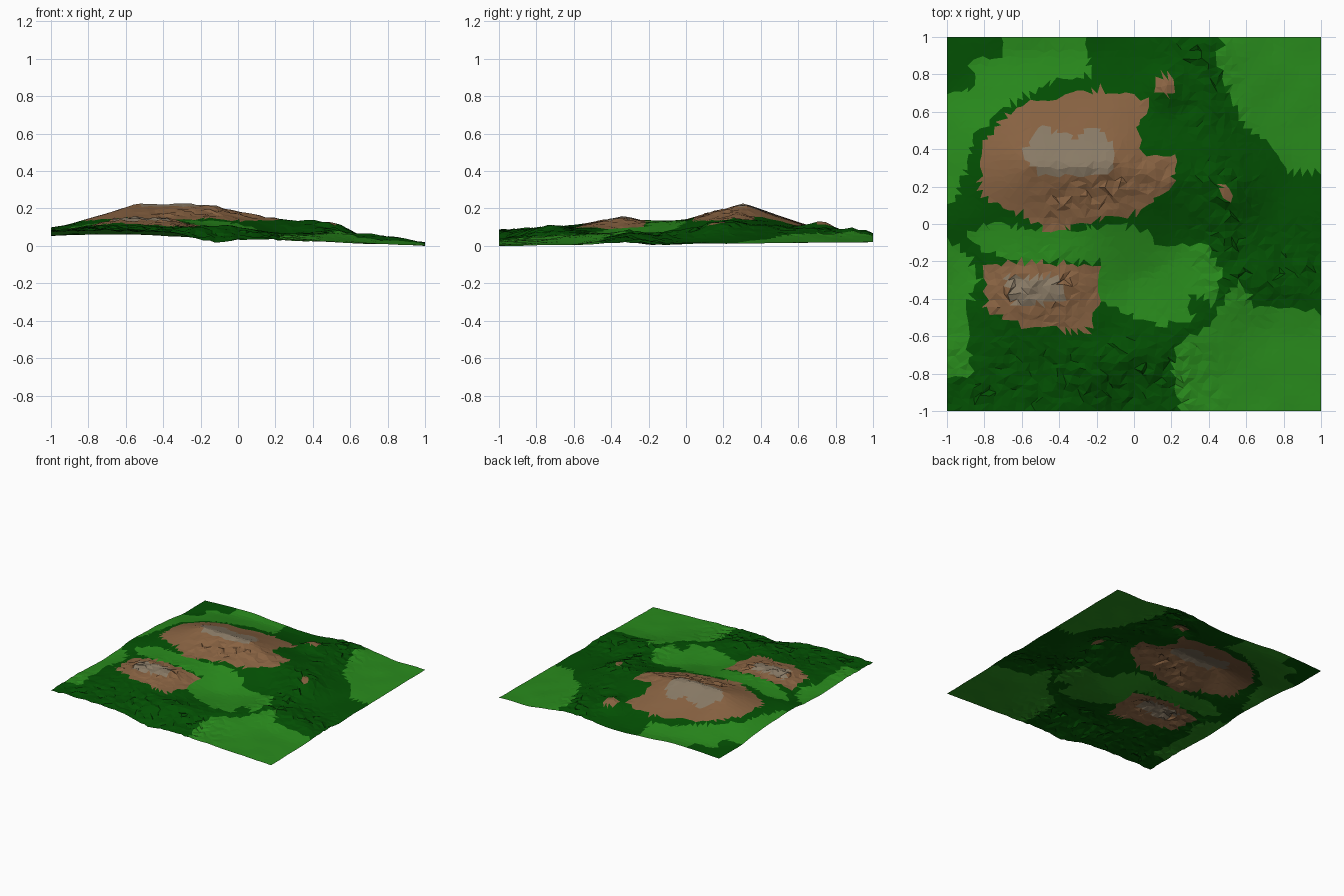
import bpy
import bmesh
import math
import random
from mathutils import Vector, noise

random.seed(4)
CELLS = 54

default_cube = bpy.data.objects.get("Cube")
if default_cube:
    bpy.data.objects.remove(default_cube, do_unlink=True)


def make_material(name, colour):
    material = bpy.data.materials.new(name)
    material.use_nodes = True
    rgba = (*colour, 1)
    material.diffuse_color = rgba
    shader = material.node_tree.nodes["Principled BSDF"]
    shader.inputs["Base Color"].default_value = rgba
    shader.inputs["Roughness"].default_value = 1
    return material


# Colours, from the forest floor up to bare rock
FOREST, MEADOW, EARTH, ROCK = range(4)
materials = [
    make_material("dark forest green", (.001, .08, .001)),
    make_material("meadow green", (.022, .26, .012)),
    make_material("brown earth", (.25, .125, .055)),
    make_material("grey rock", (.255, .2, .135)),
]

# Ridges and hollows: start, end, radius, height
broad_swell = ((-.15, -.05), (-.15, -.05), 1.1, .03)
main_mountain = ((-.54, .31), (-.14, .31), .62, .165)
small_mountain = ((-.6, -.34), (-.4, -.34), .38, .085)
landforms = [
    broad_swell, main_mountain, small_mountain,
    ((.2, .25), (.48, .2), .28, .03),        # eastern spur
    ((.35, .87), (.45, .3), .4, .065),       # back ridge
    ((.17, .73), (.17, .73), .16, .06),      # back knoll
    ((.5, .17), (.5, .17), .16, .025),       # east knoll
    ((.48, 0), (.52, -.3), .3, .04),         # east shoulder
    ((.72, -.3), (.85, -.35), .25, .035),    # east mound
    ((-.8, -.65), (-.1, -.72), .35, .03),    # front ridge
    ((-.1, -.72), (.4, -.5), .35, .03),      # front ridge end
    ((-1, -.02), (-1, -.02), .3, .02),       # west rim
    ((-.75, -1), (-.45, -1), .35, .015),     # front bank
    ((-.75, 1), (-.5, 1), .35, .022),        # back bank
    ((-.13, -1), (-.1, -1), .25, -.035),     # front hollow
]

# Places where the ground is broken up: start, end, radius
rough_ground = [
    ((-.85, -.85), (.2, -.8), .4),
    ((-.65, -.34), (-.4, -.34), .3),
    ((.33, .95), (.4, .6), .28),
    ((-.4, .1), (.1, .28), .2),
    ((.45, .2), (.55, -.3), .28),
    ((.6, -.25), (.95, -.2), .28),
]

# Outlines of the ground cover
back_meadow = [(-.7, 1.1), (-.27, 1.1), (-.23, .8), (-.45, .76), (-.72, .6), (-.85, .48),
               (-.9, .3), (-.96, .12), (-1.1, .1), (-1.1, .66), (-.84, .73), (-.88, .88), (-.7, .9)]
west_meadow = [(-1.1, -.02), (-.9, -.15), (-.83, -.3), (-.9, -.45), (-.87, -.8), (-1.1, -.85)]
valley_meadow = [(-.9, -.05), (-.75, 0), (-.4, -.04), (-.1, 0), (.1, -.05), (.12, -.12),
                 (.4, -.12), (.48, -.25), (.42, -.45), (.32, -.36), (.27, -.4), (.33, -.5),
                 (.15, -.55), (-.05, -.48), (-.18, -.4), (-.18, -.2), (-.6, -.2), (-.8, -.15)]
front_meadow = [(.55, -.3), (.65, -.44), (.85, -.45), (1.1, -.5), (1.1, -1.1), (.27, -1.1),
                (.2, -.75), (.25, -.62), (.4, -.55)]
east_meadow = [(.47, 1.1), (.45, .85), (.58, .55), (.75, .4), (.83, .28), (1.1, .27), (1.1, 1.1)]
main_earth = [(-.6, .64), (-.2, .72), (.1, .67), (.02, .5), (.05, .38), (.22, .37), (.2, .2),
              (0, .05), (-.2, .02), (-.45, -.05), (-.6, .05), (-.82, .15), (-.83, .38), (-.72, .55)]
small_earth = [(-.8, -.22), (-.55, -.2), (-.18, -.22), (-.19, -.42), (-.25, -.58),
               (-.6, -.54), (-.8, -.45)]
back_knoll = [(.1, .73), (.12, .79), (.21, .79), (.24, .73), (.19, .68), (.13, .69)]
east_knoll = [(.44, .17), (.48, .22), (.53, .18), (.51, .13)]
main_rock = [(-.6, .36), (-.5, .52), (-.3, .45), (-.22, .55), (-.1, .4), (-.12, .26), (-.5, .26)]
small_rock = [(-.7, -.28), (-.4, -.28), (-.36, -.42), (-.64, -.44)]
cover = [
    (MEADOW, [back_meadow, west_meadow, valley_meadow, front_meadow, east_meadow]),
    (EARTH, [main_earth, small_earth, back_knoll, east_knoll]),
    (ROCK, [main_rock, small_rock]),
]


def falloff(point, start, end, radius):
    """Pointed rise around a line, one on the line and zero at the radius."""
    a, b = Vector(start), Vector(end)
    along = b - a
    t = 0
    if along.length > 0:
        t = max(0, min(1, (point - a).dot(along) / along.length_squared))
    distance = (point - a - along * t).length / radius
    return max(0, 1 - distance) ** 1.3


def ground_height(point):
    u, v = (point.x + 1) / 2, (point.y + 1) / 2
    west = .08 - .03 * v
    east = .02 * v
    z = west + (east - west) * u
    z += sum(h * falloff(point, a, b, r) for a, b, r, h in landforms)
    rough = max(falloff(point, *patch) for patch in rough_ground)
    z += .004 * noise.noise(Vector((*point * 6, 0)))
    return z + rough * random.uniform(-.011, .011)


def inside(point, outline):
    """Even-odd test of a point against a closed outline."""
    hit = False
    for a, b in zip(outline, outline[1:] + outline[:1]):
        if (a[1] > point.y) != (b[1] > point.y):
            crossing = a[0] + (point.y - a[1]) * (b[0] - a[0]) / (b[1] - a[1])
            hit ^= point.x < crossing
    return hit


def ground_cover(point):
    found = FOREST
    for index, outlines in cover:
        if any(inside(point, outline) for outline in outlines):
            found = index
    return found


# Terrain sheet: a jittered grid, raised and split into irregular triangles
bm = bmesh.new()
bmesh.ops.create_grid(bm, x_segments=CELLS, y_segments=CELLS, size=1)
jitter = .6 / CELLS
for vert in bm.verts:
    for axis in range(2):
        if abs(vert.co[axis]) < .999:
            vert.co[axis] += random.uniform(-jitter, jitter)
    vert.co.z = ground_height(vert.co.xy)
lowest = min(vert.co.z for vert in bm.verts)
bmesh.ops.translate(bm, verts=bm.verts, vec=(0, 0, -lowest))

for method in ("FIXED", "ALTERNATE"):
    quads = [f for f in bm.faces if len(f.verts) == 4]
    chosen = quads if method == "ALTERNATE" else random.sample(quads, len(quads) // 2)
    bmesh.ops.triangulate(bm, faces=chosen, quad_method=method)

# Paint each facet by the ground it lies on
for face in bm.faces:
    face.material_index = ground_cover(face.calc_center_median().xy)
    face.smooth = False

mesh = bpy.data.meshes.new("terrain")
bm.to_mesh(mesh)
bm.free()
for material in materials:
    mesh.materials.append(material)
terrain = bpy.data.objects.new("terrain", mesh)
bpy.context.collection.objects.link(terrain)
